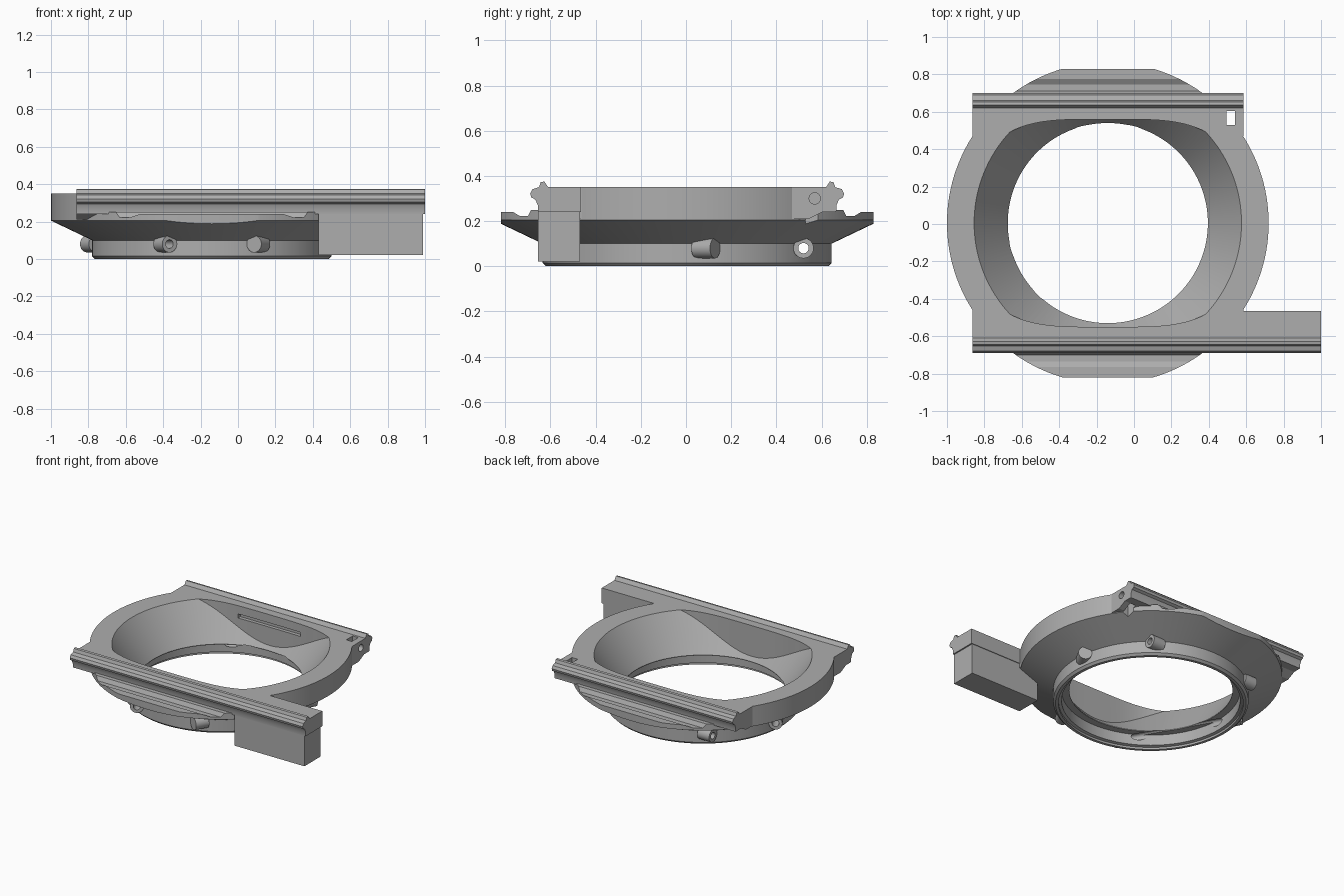
import bpy, bmesh, math
from mathutils import Matrix, Vector

cube = bpy.data.objects.get("Cube")
if cube:
    bpy.data.objects.remove(cube, do_unlink=True)

CX, CY, SEG = -0.14, 0.005, 144

grey = bpy.data.materials.new("machined grey")
grey.use_nodes = True
grey.diffuse_color = (0.42, 0.42, 0.42, 1)
grey.node_tree.nodes["Principled BSDF"].inputs["Base Color"].default_value = (0.42, 0.42, 0.42, 1)


def finish(name, bm):
    bmesh.ops.recalc_face_normals(bm, faces=bm.faces)
    mesh = bpy.data.meshes.new(name)
    bm.to_mesh(mesh)
    bm.free()
    mesh.materials.append(grey)
    ob = bpy.data.objects.new(name, mesh)
    bpy.context.collection.objects.link(ob)
    return ob


def lathe(name, profile):
    """Solid of revolution from (radius, z) points, capped at both ends."""
    bm = bmesh.new()
    rings = []
    for r, z in profile:
        rings.append([bm.verts.new((CX + r * math.cos(2 * math.pi * i / SEG),
                                    CY + r * math.sin(2 * math.pi * i / SEG), z)) for i in range(SEG)])
    for a, b in zip(rings, rings[1:]):
        for i in range(SEG):
            j = (i + 1) % SEG
            bm.faces.new((a[i], a[j], b[j], b[i]))
    bm.faces.new(rings[0])
    bm.faces.new(rings[-1])
    return finish(name, bm)


def prism(name, points, offset):
    """Extrude a polygon of 3D points along an offset."""
    bm = bmesh.new()
    face = bm.faces.new([bm.verts.new(p) for p in points])
    ext = bmesh.ops.extrude_face_region(bm, geom=[face])["geom"]
    bmesh.ops.translate(bm, vec=offset, verts=[v for v in ext if isinstance(v, bmesh.types.BMVert)])
    return finish(name, bm)


def bar(name, profile, side, x0, x1):
    """Extrude a (y, z) profile along x, on the back (1) or front (-1) side."""
    return prism(name, [(x0, CY + side * y, z) for y, z in profile], (x1 - x0, 0, 0))


def box(name, x0, x1, y0, y1, z0, z1):
    return prism(name, [(x0, y0, z0), (x1, y0, z0), (x1, y1, z0), (x0, y1, z0)], (0, 0, z1 - z0))


def rod(name, radius, start, end, z, angle):
    """Horizontal cylinder parallel to a chord of the collar."""
    bm = bmesh.new()
    bmesh.ops.create_cone(bm, cap_ends=True, segments=32, radius1=radius, radius2=radius, depth=end - start)
    place = (Matrix.Translation((CX, CY, z)) @ Matrix.Rotation(angle, 4, 'Z')
             @ Matrix.Translation(((start + end) / 2, 0.515, 0)) @ Matrix.Rotation(math.pi / 2, 4, 'Y'))
    bm.transform(place)
    return finish(name, bm)


def combine(target, tool, operation):
    mod = target.modifiers.new("combine", 'BOOLEAN')
    mod.operation, mod.solver, mod.object = operation, 'EXACT', tool
    bpy.context.view_layer.objects.active = target
    bpy.ops.object.modifier_apply(modifier=mod.name)
    bpy.data.objects.remove(tool, do_unlink=True)


def smooth(ob):
    bpy.ops.object.select_all(action='DESELECT')
    ob.select_set(True)
    bpy.context.view_layer.objects.active = ob
    bpy.ops.object.shade_smooth_by_angle(angle=math.radians(25))


# Ring body: collar, conical flare and upright rim
frame = lathe("ring_frame", [(0.625, 0), (0.64, 0.015), (0.64, 0.1), (0.86, 0.205), (0.86, 0.35)])

# Trim front and back into stepped flanges, then add the square corners
step = [(0.60, 0.5), (0.60, 0.25), (0.69, 0.25), (0.705, 0.222), (0.74, 0.222), (0.77, 0.24),
        (0.825, 0.24), (0.825, -0.1), (1, -0.1), (1, 0.5)]
corner = [(0.465, 0.35), (0.60, 0.35), (0.60, 0.24), (0.54, 0.21), (0.465, 0.21)]
for side in (1, -1):
    combine(frame, bar("step_cutter", step, side, -1.3, 1.3), 'DIFFERENCE')
    combine(frame, bar("corner_block", corner, side, -0.863, 0.585), 'UNION')

# Slanted screw bosses around the collar, in three opposed pairs
turns = [k * 2 * math.pi / 3 for k in range(3)]
for turn in turns:
    combine(frame, rod("boss", 0.045, 0.345, 0.44, 0.08, turn), 'UNION')
    combine(frame, rod("boss", 0.045, -0.44, -0.345, 0.08, turn), 'UNION')

# Conical opening narrowed by two curved side walls
opening = lathe("opening_cutter", [(0.535, 0.095), (0.535, 0.1), (0.715, 0.35), (0.751, 0.4)])
xs = [-0.75 + 1.5 * i / 48 for i in range(49)]
wall = [(x, 0.555 - 0.9 * x ** 4) for x in xs]
outline = [(CX + x, CY + y, 0) for x, y in wall] + [(CX - x, CY - y, 0) for x, y in wall]
combine(opening, prism("wall_limit", outline, (0, 0, 0.6)), 'INTERSECT')
combine(frame, opening, 'DIFFERENCE')
combine(frame, lathe("collar_cutter", [(0.605, -0.05), (0.605, 0.015), (0.585, 0.02), (0.585, 0.096)]), 'DIFFERENCE')

# Screw holes, corner slot with its cross hole, and the recess in the rear wall
for turn in turns:
    combine(frame, rod("hole_cutter", 0.023, -0.6, 0.6, 0.08, turn), 'DIFFERENCE')
combine(frame, box("slot_cutter", 0.495, 0.54, 0.53, 0.604, 0.1, 0.5), 'DIFFERENCE')
cross = rod("cross_hole_cutter", 0.025, 0.66, 0.9, 0.3, 0)
cross.data.transform(Matrix.Translation((0, 0.05, 0)))
combine(frame, cross, 'DIFFERENCE')
combine(frame, box("recess_cutter", CX - 0.25, CX + 0.25, 0.5, 0.585, 0.26, 0.29), 'DIFFERENCE')
smooth(frame)

# Clamping rails; the front one is longer
rail = [(0.60, 0.35), (0.615, 0.35), (0.632, 0.375), (0.648, 0.372), (0.656, 0.35), (0.685, 0.341),
        (0.695, 0.322), (0.69, 0.305), (0.672, 0.295), (0.661, 0.27), (0.66, 0.24), (0.60, 0.24)]
for name, side, end in (("back_rail", 1, 0.585), ("front_rail", -1, 1.0)):
    smooth(bar(name, rail, side, -0.863, end))

# Extension arm and the block hanging under it
box("extension_arm", 0.585, 1.0, CY - 0.60, CY - 0.47, 0.24, 0.35)
box("foot_block", 0.43, 0.99, CY - 0.66, CY - 0.475, 0.02, 0.24)
